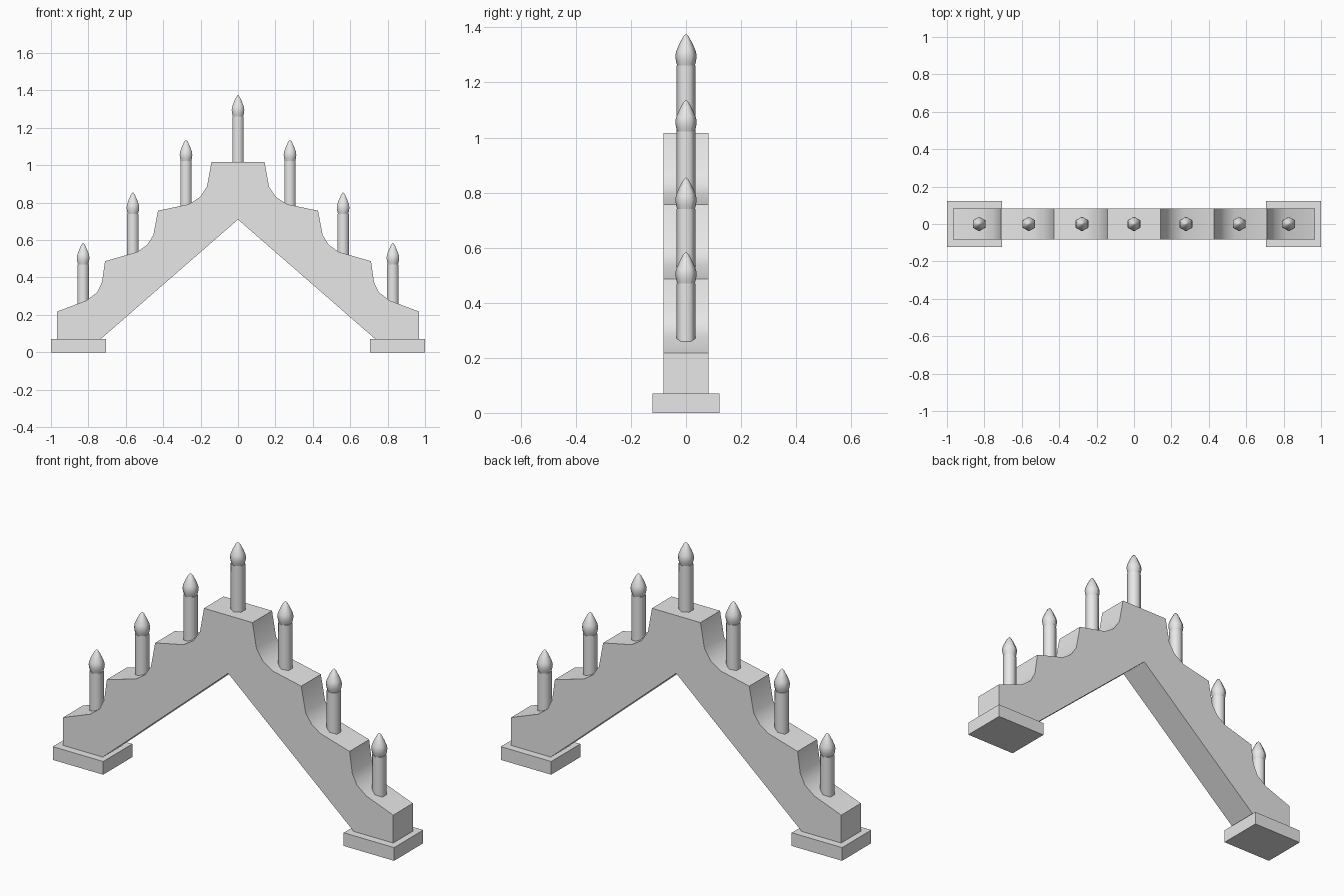
import bpy, bmesh, math

cube = bpy.data.objects.get("Cube")
if cube:
    bpy.data.objects.remove(cube, do_unlink=True)

gray = bpy.data.materials.new("plain_gray")
gray.use_nodes = True
gray.diffuse_color = (0.8, 0.8, 0.8, 1)
gray.node_tree.nodes["Principled BSDF"].inputs["Base Color"].default_value = (0.8, 0.8, 0.8, 1)


def finish(name, bm, angle=None):
    bmesh.ops.recalc_face_normals(bm, faces=bm.faces)
    mesh = bpy.data.meshes.new(name)
    bm.to_mesh(mesh)
    bm.free()
    mesh.materials.append(gray)
    obj = bpy.data.objects.new(name, mesh)
    bpy.context.collection.objects.link(obj)
    if angle:
        bpy.ops.object.select_all(action="DESELECT")
        obj.select_set(True)
        bpy.context.view_layer.objects.active = obj
        bpy.ops.object.shade_smooth_by_angle(angle=math.radians(angle))
    return obj


def lathe(name, x, z, profile, angle):
    """Six-sided turned shape with corners on the y axis."""
    bm = bmesh.new()
    rings = []
    for r, h in profile:
        rings.append([bm.verts.new((x + r * math.sin(i * math.pi / 3),
                                    r * math.cos(i * math.pi / 3), z + h)) for i in range(6)])
    for a, b in zip(rings, rings[1:]):
        for i in range(6):
            j = (i + 1) % 6
            bm.faces.new((a[i], a[j], b[j], b[i]))
    bm.faces.new(rings[0])
    bm.faces.new(rings[-1])
    return finish(name, bm, angle)


# Stepped arch: half outline mirrored, then extruded in depth
half = [(0.142, 1.017), (0.166, 0.885), (0.203, 0.83), (0.262, 0.792),
        (0.428, 0.757), (0.453, 0.625), (0.487, 0.573), (0.54, 0.536),
        (0.711, 0.487), (0.727, 0.375), (0.754, 0.32), (0.81, 0.277),
        (0.967, 0.218), (0.967, 0.07), (0.735, 0.07)]
outline = half + [(0, 0.71)] + [(-x, z) for x, z in reversed(half)]
bm = bmesh.new()
front = bm.faces.new([bm.verts.new((x, -0.082, z)) for x, z in outline])
back = bmesh.ops.extrude_face_region(bm, geom=[front])
bmesh.ops.translate(bm, vec=(0, 0.164, 0),
                    verts=[v for v in back["geom"] if isinstance(v, bmesh.types.BMVert)])
finish("stepped_arch", bm, 30)

# Feet
for side, s in (("left", 1), ("right", -1)):
    bm = bmesh.new()
    bmesh.ops.create_cube(bm, size=1)
    bmesh.ops.scale(bm, vec=(0.295, 0.244, 0.07), verts=bm.verts)
    bmesh.ops.translate(bm, vec=(s * 0.8525, 0, 0.035), verts=bm.verts)
    finish(side + "_foot", bm)

# Candles and flames, placed by the height of the candle top
stick = [(0.035, -0.245), (0.035, 0)]
flame = [(0.03, -0.006), (0.036, 0.014), (0.039, 0.034), (0.036, 0.052),
         (0.024, 0.08), (0.011, 0.104), (0.002, 0.114)]
spots = [("center", 0, 1.261)]
for side, s in (("left", 1), ("right", -1)):
    spots += [(side + "_inner", s * 0.278, 1.022),
              (side + "_middle", s * 0.562, 0.74),
              (side + "_outer", s * 0.828, 0.47)]
for name, x, top in spots:
    lathe(name + "_candle", x, top, stick, 65)
    lathe(name + "_flame", x, top, flame, 65)
